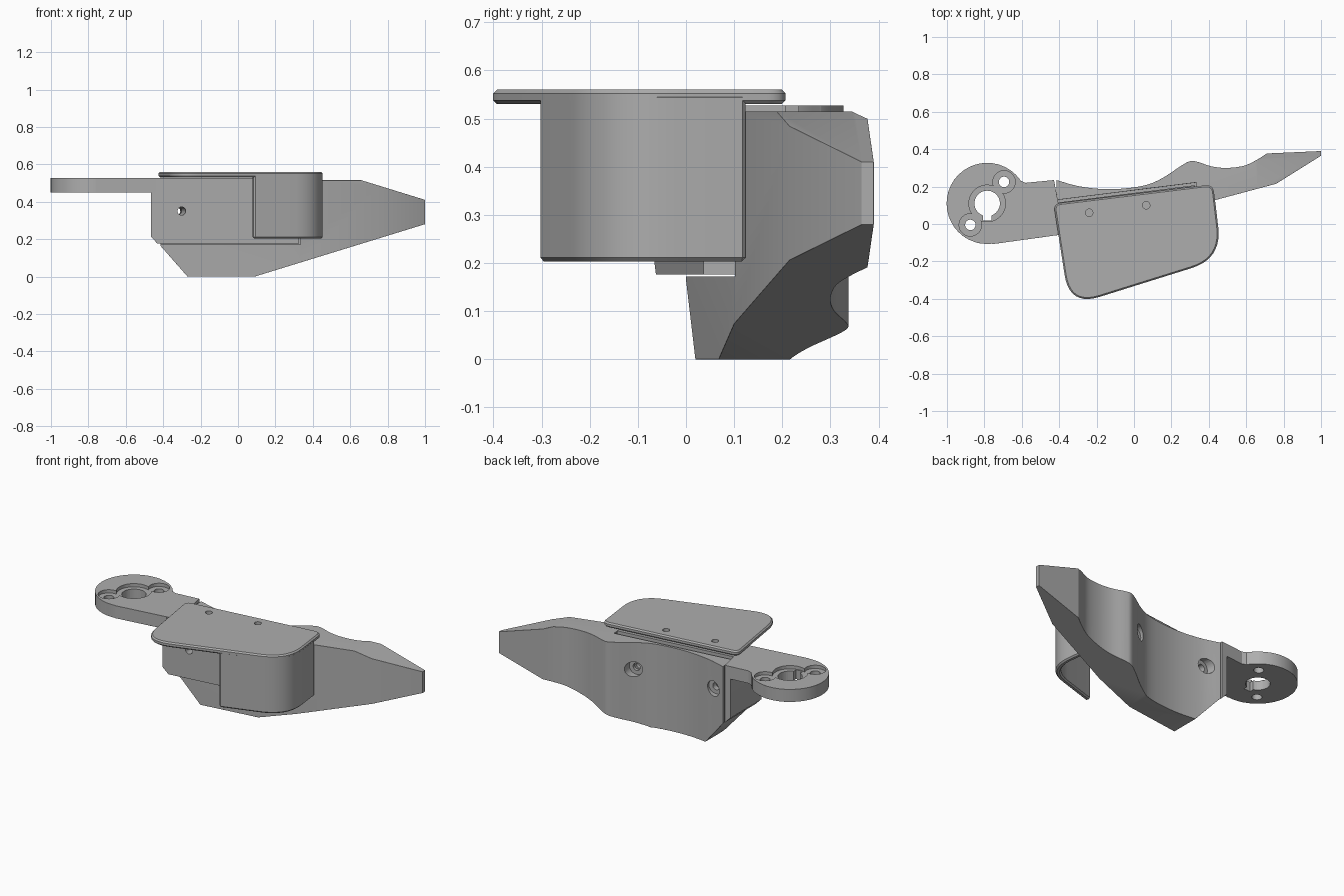
import bpy, bmesh, math
from mathutils import Vector, Matrix

old = bpy.data.objects.get("Cube")
if old:
    bpy.data.objects.remove(old, do_unlink=True)

grey = bpy.data.materials.new("satin grey")
grey.use_nodes = True
colour = (0.42, 0.42, 0.42, 1)
grey.diffuse_color = colour
grey.node_tree.nodes["Principled BSDF"].inputs["Base Color"].default_value = colour

SLOPE = 0.13                      # plan slope shared by the long front faces
ACROSS = Vector((-SLOPE, 1, 0))   # direction square to those faces


def make(name, bm, bevel=0):
    bmesh.ops.recalc_face_normals(bm, faces=bm.faces)
    mesh = bpy.data.meshes.new(name)
    bm.to_mesh(mesh)
    bm.free()
    mesh.materials.append(grey)
    ob = bpy.data.objects.new(name, mesh)
    bpy.context.collection.objects.link(ob)
    return ob


def prism(name, pts, low, high, axis="z"):
    """Extrude an outline along z, or an x-z outline along y."""
    bm = bmesh.new()
    place = (lambda p: (p[0], p[1], low)) if axis == "z" else (lambda p: (p[0], low, p[1]))
    face = bm.faces.new([bm.verts.new(place(p)) for p in pts])
    new = bmesh.ops.extrude_face_region(bm, geom=[face])["geom"]
    move = Vector((0, 0, high - low)) if axis == "z" else Vector((0, high - low, 0))
    bmesh.ops.translate(bm, vec=move, verts=[v for v in new if isinstance(v, bmesh.types.BMVert)])
    return make(name, bm)


def rod(name, start, end, r1, r2=None):
    start, end = Vector(start), Vector(end)
    d = end - start
    bm = bmesh.new()
    m = Matrix.Translation((start + end) / 2) @ d.to_track_quat("Z", "Y").to_matrix().to_4x4()
    bmesh.ops.create_cone(bm, cap_ends=True, segments=40, radius1=r1,
                          radius2=r1 if r2 is None else r2, depth=d.length, matrix=m)
    return make(name, bm)


def combine(ob, tool, op="DIFFERENCE"):
    """Apply a boolean at once and drop the tool."""
    mod = ob.modifiers.new("cut", "BOOLEAN")
    mod.operation, mod.object, mod.solver = op, tool, "EXACT"
    bpy.context.view_layer.objects.active = ob
    bpy.ops.object.modifier_apply(modifier=mod.name)
    bpy.data.objects.remove(tool, do_unlink=True)


def finish(ob, width=0.008):
    mod = ob.modifiers.new("edge", "BEVEL")
    mod.width, mod.segments, mod.limit_method = width, 1, "ANGLE"
    mod.angle_limit = math.radians(40)
    bpy.ops.object.select_all(action="DESELECT")
    ob.select_set(True)
    bpy.context.view_layer.objects.active = ob
    bpy.ops.object.modifier_apply(modifier=mod.name)
    bpy.ops.object.shade_smooth_by_angle(angle=math.radians(25))


def fillet(corners, closed=True, steps=10):
    """Round each (x, y, tangent length) corner."""
    out, n = [], len(corners)
    for i, (x, y, t) in enumerate(corners):
        p = Vector((x, y))
        if t == 0 or (not closed and i in (0, n - 1)):
            out.append(p)
            continue
        a = p + (Vector(corners[i - 1][:2]) - p).normalized() * t
        b = p + (Vector(corners[(i + 1) % n][:2]) - p).normalized() * t
        for k in range(steps + 1):
            u = k / steps
            out.append(a * (1 - u) ** 2 + p * 2 * u * (1 - u) + b * u * u)
    return out


def spline(pts, steps=5):
    """Smooth curve through the points."""
    p = [Vector(q) for q in pts]
    p = [2 * p[0] - p[1]] + p + [2 * p[-1] - p[-2]]
    out = []
    for a, b, c, d in zip(p, p[1:], p[2:], p[3:]):
        for k in range(steps):
            t = k / steps
            out.append(0.5 * (2 * b + (c - a) * t + (2 * a - 5 * b + 4 * c - d) * t * t
                              + (3 * b - a - 3 * c + d) * t ** 3))
    return out + [p[-2]]


# Body: plan outline with a wavy back, trimmed by the front silhouette
back = spline([(-0.415, 0.235), (-0.3, 0.203), (-0.17, 0.187), (-0.05, 0.19), (0.07, 0.21),
               (0.16, 0.25), (0.25, 0.31), (0.3, 0.336), (0.34, 0.332), (0.42, 0.307),
               (0.5, 0.3), (0.59, 0.312), (0.66, 0.345), (0.71, 0.377)])
body = prism("body", back + [(1, 0.39), (1, 0.365), (0.76, 0.215), (0.33, 0.1), (-0.415, 0)],
             -0.1, 0.7)
side = [(-0.415, 0.165), (-0.27, 0), (0.09, 0), (1, 0.28), (1, 0.41), (0.66, 0.515), (-0.415, 0.515)]
combine(body, prism("side_trim", side, -1, 1, "y"), "INTERSECT")
combine(body, prism("bracket_notch", [(-0.6, -0.3), (0.335, -0.3), (0.335, 0.222), (-0.6, 0.105)],
                    0.172, 0.8))
finish(body, 0.006)

# Bracket: block in the notch, end wall and arm
bracket = prism("bracket", [(-0.465, -0.067), (0.325, 0.036), (0.325, 0.207), (-0.405, 0.115),
                            (-0.428, 0.235), (-0.465, 0.231)], 0.176, 0.527)
combine(bracket, prism("corner_trim", [(-0.6, 0.1), (-0.43, 0.1), (-0.43, 0.176), (-0.465, 0.212),
                                       (-0.6, 0.212)], -1, 1, "y"))
arm = prism("arm", [(-0.76, -0.108), (-0.44, -0.064), (-0.428, 0.235), (-0.58, 0.22),
                    (-0.61, 0.233), (-0.65, 0.28), (-0.79, 0.2)], 0.45, 0.527)
hub = Vector((-0.785, 0.11, 0))
up = Vector((0, 0, 1))
disc = rod("disc", hub + up * 0.45, hub + up * 0.527, 0.217)
combine(arm, disc, "UNION")
combine(bracket, arm, "UNION")
finish(bracket)

# Recess, centre hole with key slot, and two small holes in the arm
lobes = [hub + Vector((s * 0.09, s * 0.115, 0)) for s in (1, -1)]
for centre, wide in [(hub, 0.098)] + [(c, 0.06) for c in lobes]:
    combine(bracket, rod("recess", centre + up * 0.507, centre + up * 0.6, wide))
for centre, r in [(hub, 0.068)] + [(c, 0.028) for c in lobes]:
    combine(bracket, rod("hole", centre + up * 0.4, centre + up * 0.6, r))
key = [(hub.x + dx, hub.y + dy) for dx, dy in ((-0.022, -0.09), (0.022, -0.09), (0.022, 0), (-0.022, 0))]
combine(bracket, prism("key_slot", key, 0.4, 0.6))

# Bolt holes: through hole with a countersink on the wavy back
for x, y in ((-0.335, 0.213), (0.175, 0.258)):
    mouth = Vector((x, y, 0.35))
    for ob in (body, bracket):
        combine(ob, rod("bolt_hole", mouth - ACROSS * 0.4, mouth + ACROSS * 0.1, 0.022))
    combine(body, rod("countersink", mouth - ACROSS * 0.035, mouth + ACROSS * 0.08, 0.046))
for ob in (body, bracket):
    bpy.ops.object.select_all(action="DESELECT")
    ob.select_set(True)
    bpy.context.view_layer.objects.active = ob
    bpy.ops.object.shade_smooth_by_angle(angle=math.radians(25))

# Cover plate on top with two screw holes
plate = prism("cover_plate", fillet([(-0.43, 0.108, 0.04), (0.423, 0.212, 0.045),
                                     (0.47, -0.185, 0.17), (-0.345, -0.44, 0.17)]), 0.53, 0.56)
finish(plate)
for x, y in ((-0.24, 0.06), (0.065, 0.1)):
    combine(plate, rod("screw_hole", (x, y, 0.5), (x, y, 0.6), 0.02))
    combine(bracket, rod("screw_hole", (x, y, 0.45), (x, y, 0.6), 0.02))

# Curved guard wall hanging from the plate edge
outer = fillet([(0.085, -0.305, 0), (0.47, -0.185, 0.17), (0.434, 0.125, 0)], closed=False)
inner = []
for i, p in enumerate(outer):
    d = (outer[min(i + 1, len(outer) - 1)] - outer[max(i - 1, 0)]).normalized()
    inner.append(p + Vector((-d.y, d.x)) * 0.03)
guard = prism("guard_wall", outer + inner[::-1], 0.203, 0.552)
finish(guard)
